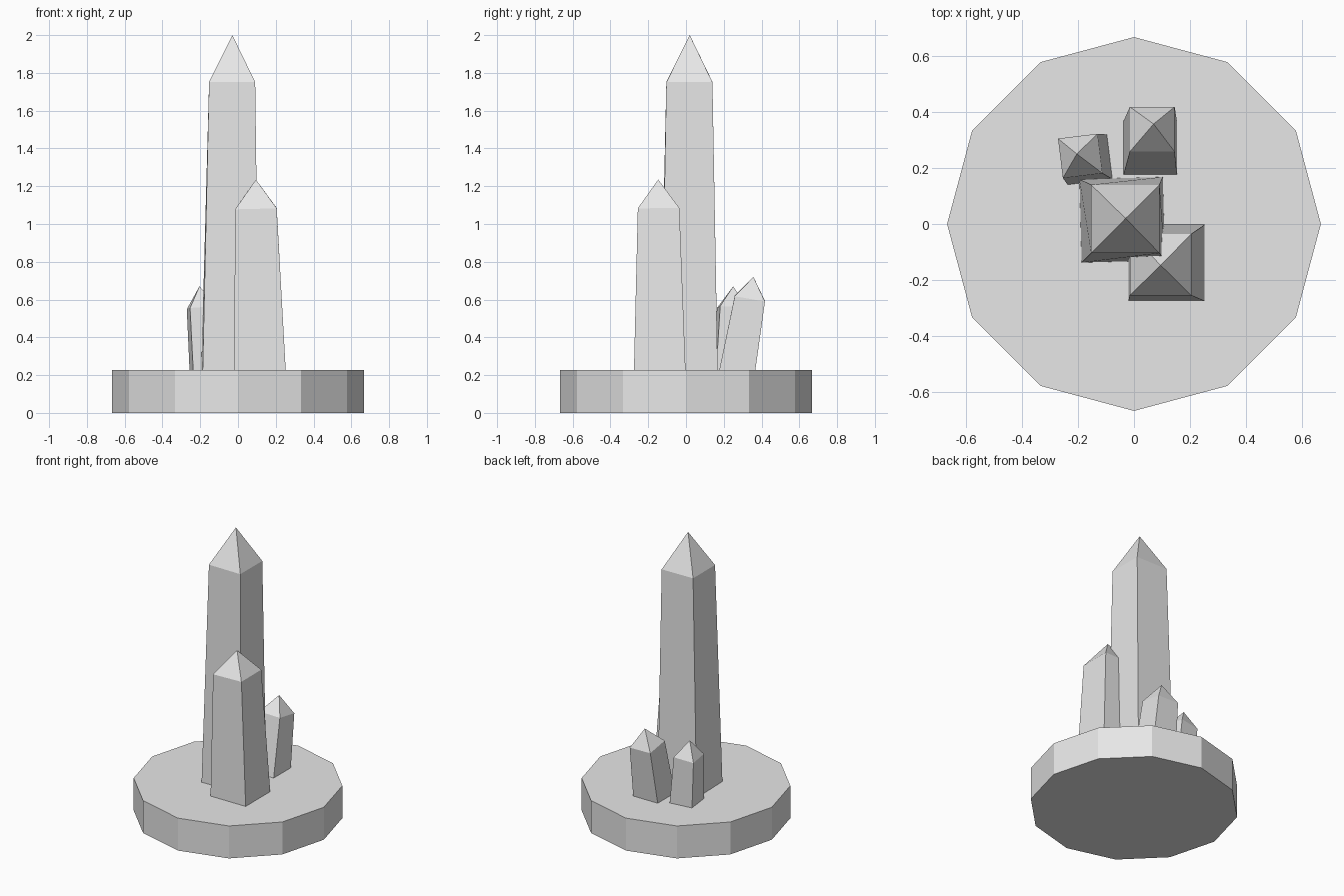
import bpy, bmesh, math
from mathutils import Vector, Matrix

cube = bpy.data.objects.get("Cube")
if cube:
    bpy.data.objects.remove(cube, do_unlink=True)

stone = bpy.data.materials.new("pale_grey_stone")
stone.use_nodes = True
GREY = (0.8, 0.8, 0.8, 1)
stone.diffuse_color = GREY
stone.node_tree.nodes["Principled BSDF"].inputs["Base Color"].default_value = GREY

PLATE_TOP = 0.228


def add_object(name, bm):
    bmesh.ops.recalc_face_normals(bm, faces=bm.faces)
    mesh = bpy.data.meshes.new(name)
    bm.to_mesh(mesh)
    bm.free()
    mesh.materials.append(stone)
    obj = bpy.data.objects.new(name, mesh)
    bpy.context.collection.objects.link(obj)


def crystal(name, foot, foot_half, shoulder, shoulder_half, tip, spin=0, twist=0):
    """Leaning four-sided shaft with a pyramid point; its shoulder is square to the lean."""
    bm = bmesh.new()
    foot, shoulder, tip = Vector((*foot, PLATE_TOP)), Vector(shoulder), Vector(tip)
    axis = shoulder - foot

    def ring(centre, half, angle, tilted):
        verts = []
        for sx, sy in ((-1, -1), (1, -1), (1, 1), (-1, 1)):
            p = Matrix.Rotation(math.radians(angle), 3, 'Z') @ Vector((sx * half, sy * half, 0))
            if tilted:
                p.z = -(p.x * axis.x + p.y * axis.y) / axis.z
            verts.append(bm.verts.new(centre + p))
        return verts

    # The foot is continued a little way into the plate
    low = ring(foot - axis * (0.02 / axis.z), foot_half, spin + twist, False)
    high = ring(shoulder, shoulder_half, spin, True)
    point = bm.verts.new(tip)
    bm.faces.new(low)
    for i in range(4):
        j = (i + 1) % 4
        bm.faces.new((low[i], low[j], high[j], high[i]))
        bm.faces.new((high[i], high[j], point))
    add_object(name, bm)


# Twelve-sided plate
bm = bmesh.new()
bmesh.ops.create_cone(bm, cap_ends=True, segments=12, radius1=0.667, radius2=0.667,
                      depth=PLATE_TOP, matrix=Matrix.Translation((0, 0, PLATE_TOP / 2)))
add_object("base_plate", bm)

# Crystals, tallest to shortest
crystal("main_crystal", (-0.042, 0.015), 0.149, (-0.031, 0.018, 1.752), 0.122,
        (-0.03, 0.02, 2.0), twist=1.5)
crystal("front_crystal", (0.116, -0.139), 0.137, (0.095, -0.145, 1.081), 0.11,
        (0.095, -0.147, 1.235))
crystal("back_left_crystal", (0.058, 0.272), 0.096, (0.065, 0.338, 0.605), 0.08,
        (0.07, 0.357, 0.72))
crystal("back_right_crystal", (-0.167, 0.23), 0.081, (-0.192, 0.243, 0.557), 0.071,
        (-0.204, 0.25, 0.67), spin=7)
